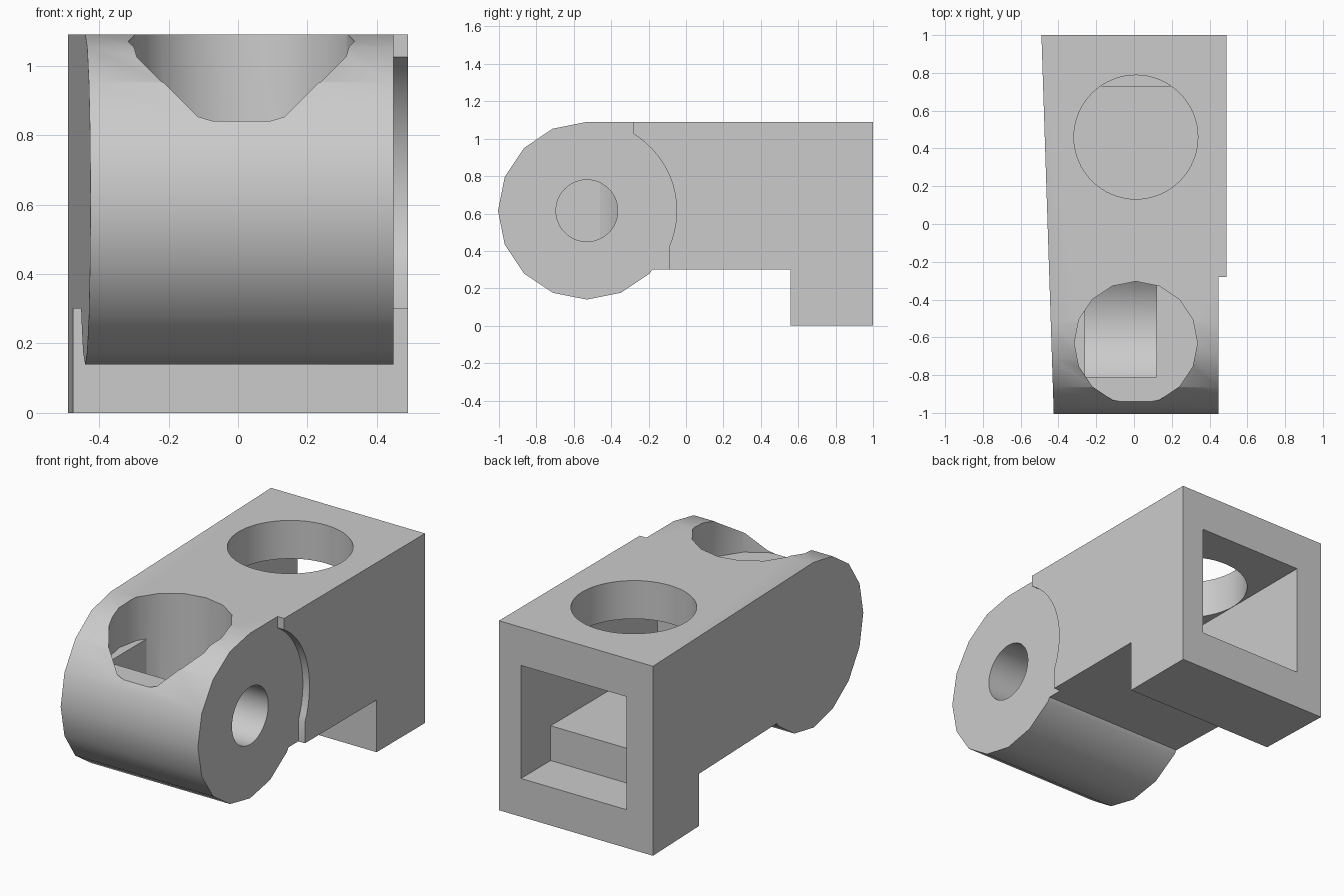
import bpy, bmesh
from math import sin, cos, radians

if "Cube" in bpy.data.objects:
    bpy.data.objects.remove(bpy.data.objects["Cube"])


def arc(cu, cv, r, start, end, steps):
    """Points on an arc, angles in degrees."""
    angles = [radians(start + (end - start) * i / steps) for i in range(steps + 1)]
    return [(cu + r * cos(a), cv + r * sin(a)) for a in angles]


def circle(cu, cv, r, sides):
    return arc(cu, cv, r, 0, 360, sides)[:-1]


def prism(name, points, low, high, axis="x"):
    """Extrude a (y, z) outline along x, or an (x, y) outline along z."""
    place = (lambda u, v, w: (w, u, v)) if axis == "x" else (lambda u, v, w: (u, v, w))
    bm = bmesh.new()
    ends = [[bm.verts.new(place(u, v, w)) for u, v in points] for w in (low, high)]
    for ring in ends:
        bm.faces.new(ring)
    for i in range(len(points)):
        j = (i + 1) % len(points)
        bm.faces.new((ends[0][i], ends[0][j], ends[1][j], ends[1][i]))
    bmesh.ops.recalc_face_normals(bm, faces=bm.faces)
    mesh = bpy.data.meshes.new(name)
    bm.to_mesh(mesh)
    bm.free()
    obj = bpy.data.objects.new(name, mesh)
    bpy.context.collection.objects.link(obj)
    return obj


def cut(target, cutter):
    """Subtract the cutter from the target and discard it."""
    mod = target.modifiers.new("cut", "BOOLEAN")
    mod.operation, mod.solver, mod.object = "DIFFERENCE", "EXACT", cutter
    bpy.ops.object.select_all(action="DESELECT")
    target.select_set(True)
    bpy.context.view_layer.objects.active = target
    bpy.ops.object.modifier_apply(modifier=mod.name)
    bpy.data.objects.remove(cutter)


PIVOT = (-0.53, 0.615)

# Body: round knuckle at the front, block and downward foot at the back
outline = arc(*PIVOT, 0.475, 90, 315, 10)
outline += [(-0.18, 0.30), (0.56, 0.30), (0.56, 0), (1, 0), (1, 1.09)]
body = prism("hinge_block", outline, -0.49, 0.49)

# Tapered right flank
for v in body.data.vertices:
    if v.co.x < 0:
        v.co.x = -0.425 - 0.0325 * (v.co.y + 1)

# Shallow step around the knuckle on the left flank
step = [(-1.2, -0.2), (-0.0915, -0.2)] + arc(*PIVOT, 0.48, -24, 58.6, 16)
step += [(-0.28, 1.3), (-1.2, 1.3)]
cut(body, prism("step_cutter", step, 0.448, 0.7))

# Stepped square cavity entering from the back
cavity = [(-0.24, 0.42), (0.73, 0.42), (0.73, 0.22), (1.2, 0.22), (1.2, 0.87), (-0.24, 0.87)]
cut(body, prism("cavity_cutter", cavity, -0.32, 0.35))

# Round opening in the top of the block
cut(body, prism("top_hole_cutter", circle(0.01, 0.46, 0.328, 64), 0.6, 1.3, "z"))

# Knuckle shaft: flat floor with a round-bottomed pocket sunk into it
floor = prism("floor_block", [(-1.5, -0.2), (0.5, -0.2), (0.5, 0.84), (-1.5, 0.84)], -0.8, 0.8)
cut(floor, prism("pocket_drum", circle(*PIVOT, 0.36, 48), -0.26, 0.12))
shaft = prism("shaft_cutter", circle(0.01, -0.63, 0.326, 16), 0.1, 1.3, "z")
cut(shaft, floor)
cut(body, shaft)

# Pin hole from the left flank into the pocket
cut(body, prism("pin_hole_cutter", circle(*PIVOT, 0.165, 48), 0.0, 0.7))

# Material
grey = bpy.data.materials.new("plain grey")
grey.use_nodes = True
colour = (0.6, 0.6, 0.6, 1)
grey.diffuse_color = colour
grey.node_tree.nodes["Principled BSDF"].inputs["Base Color"].default_value = colour
body.data.materials.clear()
body.data.materials.append(grey)
for face in body.data.polygons:
    face.material_index = 0

bpy.ops.object.select_all(action="DESELECT")
body.select_set(True)
bpy.context.view_layer.objects.active = body
bpy.ops.object.shade_smooth_by_angle(angle=radians(30))
